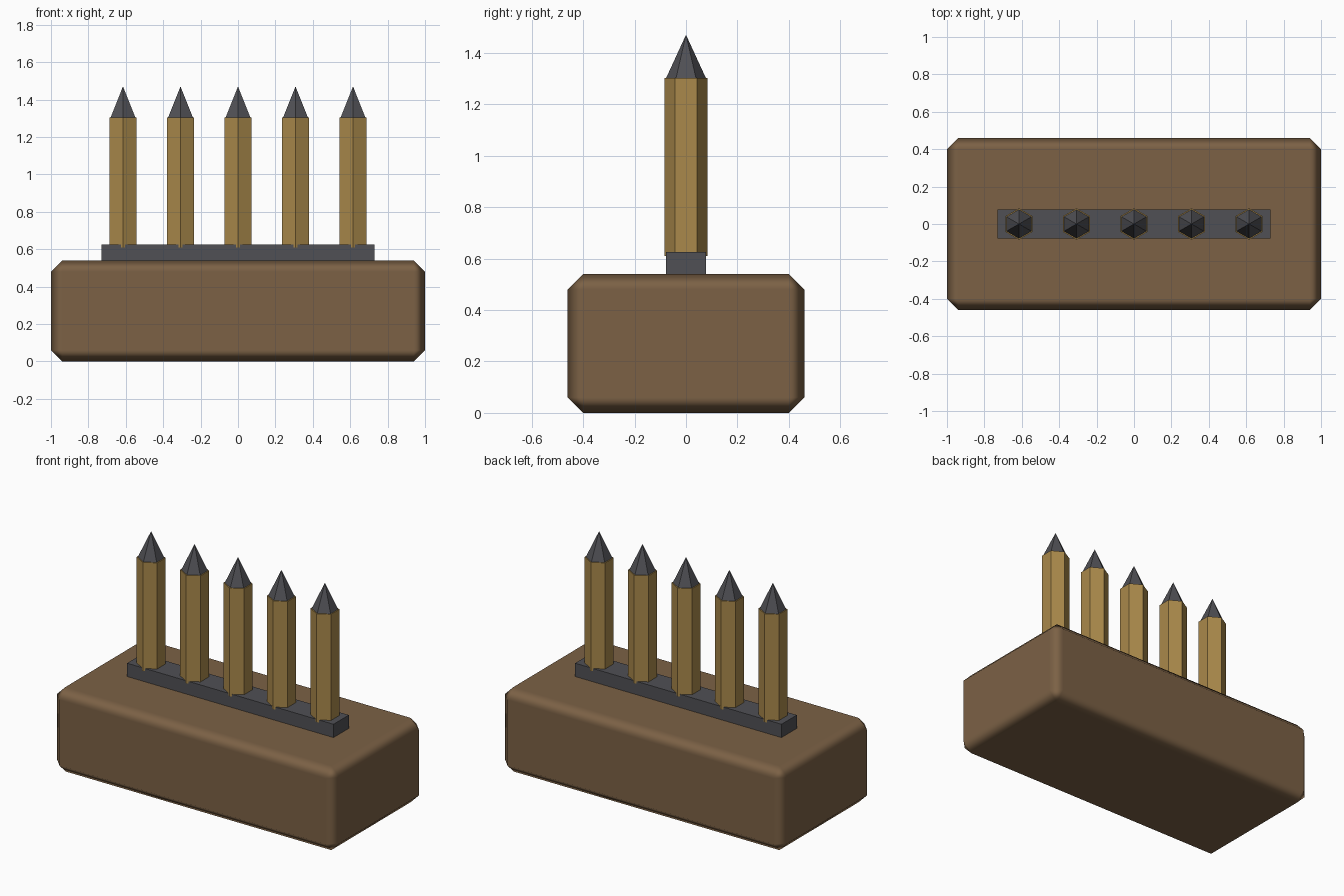
import bpy

cube = bpy.data.objects.get("Cube")
if cube:
    bpy.data.objects.remove(cube, do_unlink=True)


def material(name, rgb):
    mat = bpy.data.materials.new(name)
    mat.use_nodes = True
    color = (*rgb, 1.0)
    mat.diffuse_color = color
    mat.node_tree.nodes["Principled BSDF"].inputs["Base Color"].default_value = color
    return mat


wood = material("brown wood", (0.20, 0.12, 0.06))
brass = material("yellow brass", (0.40, 0.25, 0.07))
steel = material("dark steel", (0.08, 0.08, 0.09))


def finish(name, mat):
    obj = bpy.context.object
    obj.name = name
    obj.data.materials.append(mat)
    return obj


def box(name, size, bottom, mat):
    bpy.ops.mesh.primitive_cube_add(size=1, location=(0, 0, bottom + size[2] / 2))
    bpy.context.object.scale = size
    bpy.ops.object.transform_apply(location=False, rotation=False, scale=True)
    return finish(name, mat)


def hexagon(name, x, bottom, top, r_bottom, r_top, mat):
    bpy.ops.mesh.primitive_cone_add(
        vertices=6, radius1=r_bottom, radius2=r_top, depth=top - bottom,
        location=(x, 0, (bottom + top) / 2))
    return finish(name, mat)


# Chamfered base block, softly shaded across the chamfers
base = box("base_block", (2.0, 0.92, 0.54), 0, wood)
bpy.ops.object.shade_smooth()
bevel = base.modifiers.new("chamfer", "BEVEL")
bevel.width = 0.06
bevel.segments = 1
bevel.harden_normals = True

# Rail that carries the row of rounds
box("rail", (1.46, 0.155, 0.095), 0.53, steel)

# Five hexagonal rounds with pointed tips
for i in range(5):
    x = (i - 2) * 0.3075
    hexagon(f"casing_{i + 1}", x, 0.61, 1.303, 0.084, 0.084, brass)
    hexagon(f"tip_{i + 1}", x, 1.303, 1.47, 0.077, 0, steel)
